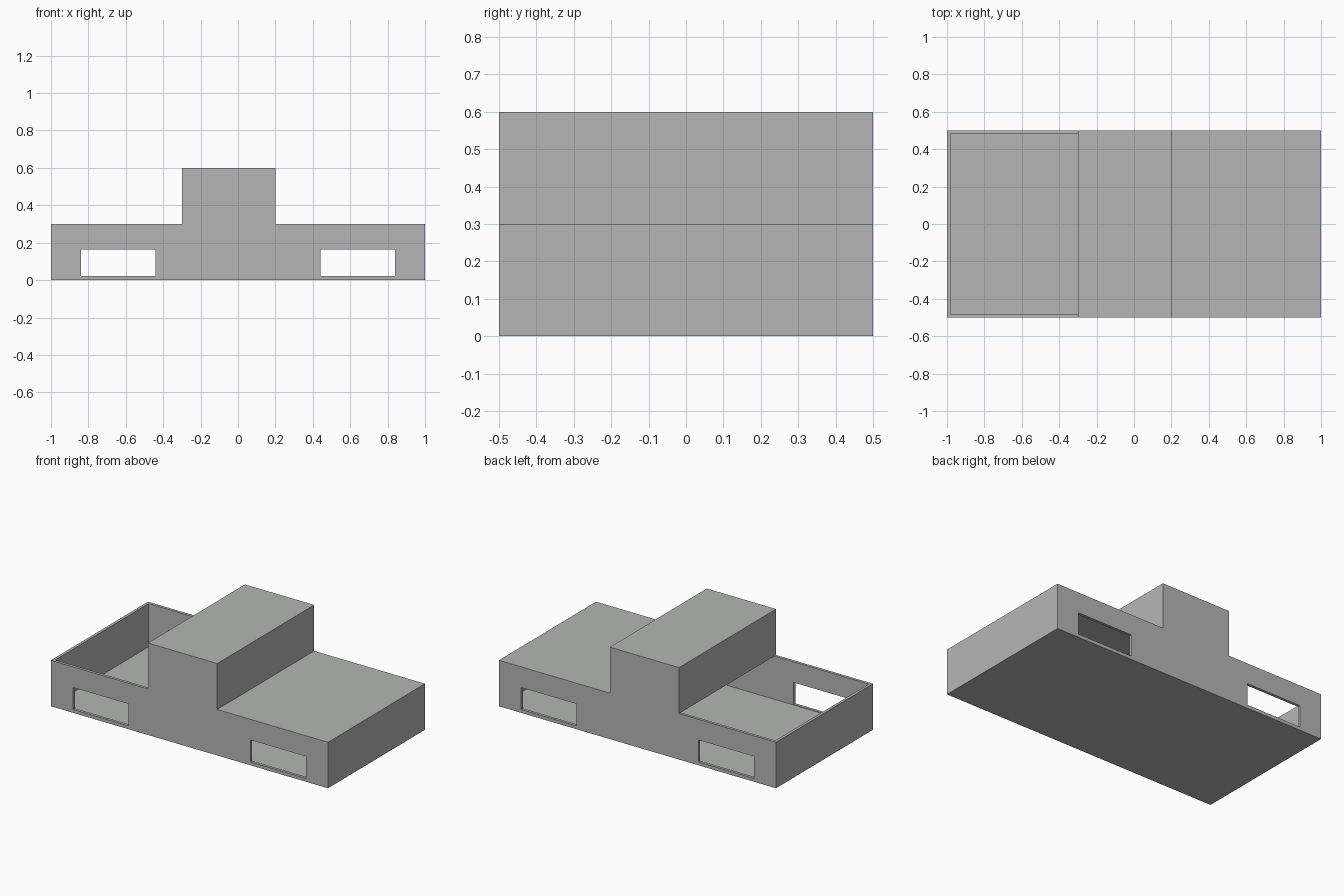
import bpy, bmesh
from mathutils import Matrix

if "Cube" in bpy.data.objects:
    bpy.data.objects.remove(bpy.data.objects["Cube"])

T = 0.018      # wall thickness
W = 0.5        # half width

paint = bpy.data.materials.new("body grey")
paint.diffuse_color = (0.46, 0.47, 0.46, 1)
paint.use_nodes = True
paint.node_tree.nodes["Principled BSDF"].inputs["Base Color"].default_value = paint.diffuse_color

# Side profiles (x, z), open along the bed top between last and first point
outer = [(-1, 0.3), (-1, 0), (1, 0), (1, 0.3), (0.2, 0.3),
         (0.2, 0.6), (-0.3, 0.6), (-0.3, 0.3)]
inner = [(-1 + T, 0.3), (-1 + T, T), (1 - T, T), (1 - T, 0.3 - T), (0.2 - T, 0.3 - T),
         (0.2 - T, 0.6 - T), (-0.3 + T, 0.6 - T), (-0.3 + T, 0.3)]


def finish(name, bm):
    bmesh.ops.recalc_face_normals(bm, faces=bm.faces)
    me = bpy.data.meshes.new(name)
    bm.to_mesh(me)
    bm.free()
    ob = bpy.data.objects.new(name, me)
    bpy.context.collection.objects.link(ob)
    me.materials.append(paint)
    return ob


# Hollow truck body with an open bed
bm = bmesh.new()


def skin(profile, half):
    """Side faces plus the strip joining them; returns both rings."""
    a = [bm.verts.new((x, -half, z)) for x, z in profile]
    b = [bm.verts.new((x, half, z)) for x, z in profile]
    bm.faces.new(a)
    bm.faces.new(b)
    for i in range(len(a) - 1):
        bm.faces.new((a[i], a[i + 1], b[i + 1], b[i]))
    return a, b


oa, ob_ = skin(outer, W)
ia, ib = skin(inner, W - T)
# Rim around the bed opening
rim_o = [oa[0], oa[-1], ob_[-1], ob_[0]]
rim_i = [ia[0], ia[-1], ib[-1], ib[0]]
for i in range(4):
    j = (i + 1) % 4
    bm.faces.new((rim_o[i], rim_o[j], rim_i[j], rim_i[i]))
body = finish("truck_body", bm)

# Wheel openings through both sides
for side, name in ((-1, "rear"), (1, "front")):
    bm = bmesh.new()
    bmesh.ops.create_cube(bm, size=1, matrix=Matrix.Translation((side * 0.64, 0, 0.0935))
                          @ Matrix.Diagonal((0.4, 1.4, 0.143, 1)))
    cutter = finish(name + "_wheel_cutter", bm)
    cutter.hide_render = True
    cutter.hide_viewport = True
    cutter.display_type = 'WIRE'
    mod = body.modifiers.new(name + "_wheel_opening", 'BOOLEAN')
    mod.operation = 'DIFFERENCE'
    mod.solver = 'EXACT'
    mod.object = cutter
